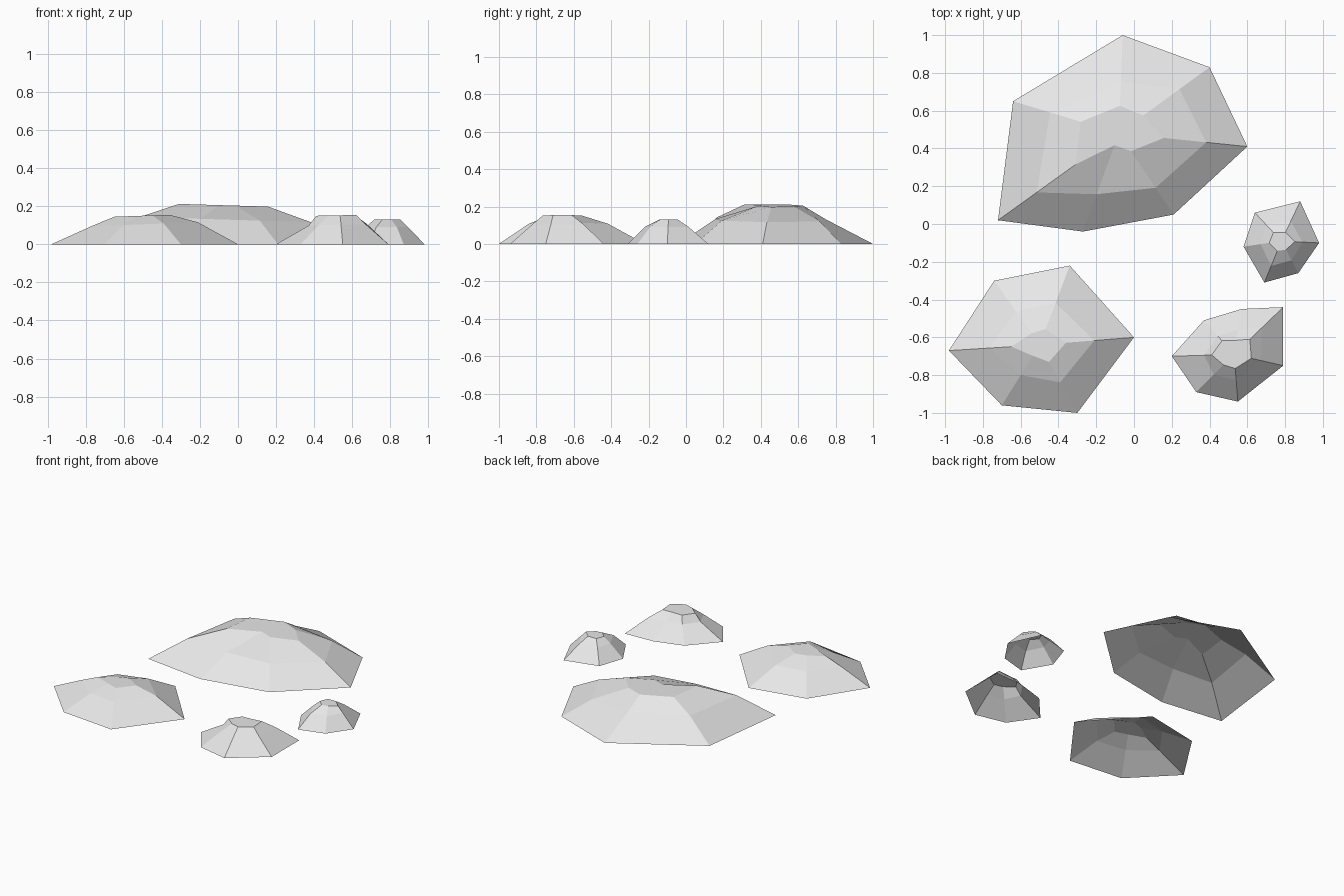
import bpy
import bmesh

default_cube = bpy.data.objects.get("Cube")
if default_cube:
    bpy.data.objects.remove(default_cube, do_unlink=True)

# One plain stone colour for every mound
stone = bpy.data.materials.new("stone_grey")
stone.use_nodes = True
stone_colour = (0.8, 0.8, 0.8, 1.0)
stone.diffuse_color = stone_colour
stone.node_tree.nodes["Principled BSDF"].inputs["Base Color"].default_value = stone_colour


def make_mound(name, crown, shoulder_height, crown_height, slope, spokes):
    """Low-poly open shell. Each spoke runs from the crown centre to the foot:
    (foot x, foot y, shoulder fraction, crown fraction). Slope tilts along x."""
    crown_x, crown_y = crown
    bm = bmesh.new()

    def add_ring(reaches, height, tilt):
        ring = []
        for (foot_x, foot_y, _, _), reach in zip(spokes, reaches):
            x = crown_x + (foot_x - crown_x) * reach
            y = crown_y + (foot_y - crown_y) * reach
            ring.append(bm.verts.new((x, y, height + tilt * (x - crown_x))))
        return ring

    foot = add_ring([1.0] * len(spokes), 0.0, 0.0)
    shoulder = add_ring([spoke[2] for spoke in spokes], shoulder_height, slope)
    rim = add_ring([spoke[3] for spoke in spokes], crown_height, slope)

    # Sloping bands, then the flat cap; the underside stays open
    for lower, upper in ((foot, shoulder), (shoulder, rim)):
        for i in range(len(spokes)):
            j = (i + 1) % len(spokes)
            bm.faces.new((lower[i], lower[j], upper[j], upper[i]))
    bm.faces.new(rim)
    bmesh.ops.recalc_face_normals(bm, faces=bm.faces)
    bm.normal_update()
    if max(bm.faces, key=lambda f: f.calc_center_median().z).normal.z < 0:
        bmesh.ops.reverse_faces(bm, faces=bm.faces)

    mesh = bpy.data.meshes.new(name)
    bm.to_mesh(mesh)
    bm.free()
    mesh.materials.append(stone)
    mound = bpy.data.objects.new(name, mesh)
    bpy.context.collection.objects.link(mound)
    return mound


# Broad mound at the back
make_mound("large_back_rock", (-0.08, 0.48), 0.13, 0.205, -0.03, [
    (-0.06, 1.0, 0.52, 0.28), (-0.64, 0.65, 0.65, 0.36),
    (-0.72, 0.02, 0.68, 0.36), (-0.27, -0.04, 0.62, 0.12),
    (0.21, 0.05, 0.67, 0.22), (0.6, 0.41, 0.68, 0.35),
    (0.4, 0.83, 0.67, 0.27)])

# Medium mound at the front, right-hand side of the model
make_mound("medium_front_rock", (-0.5, -0.64), 0.105, 0.15, 0.036, [
    (-0.34, -0.22, 0.53, 0.2), (-0.74, -0.3, 0.52, 0.18),
    (-0.98, -0.67, 0.56, 0.31), (-0.7, -0.96, 0.5, 0.18),
    (-0.3, -1.0, 0.55, 0.25), (0.0, -0.6, 0.58, 0.28)])

# Flat-topped small rock at the front left
make_mound("small_front_rock", (0.53, -0.69), 0.102, 0.152, 0.02, [
    (0.79, -0.44, 0.57, 0.32), (0.57, -0.45, 0.54, 0.31),
    (0.37, -0.51, 0.54, 0.4), (0.2, -0.7, 0.48, 0.36),
    (0.33, -0.89, 0.54, 0.28), (0.55, -0.94, 0.54, 0.3),
    (0.79, -0.75, 0.54, 0.35)])

# Smallest rock on the left side
make_mound("small_side_rock", (0.78, -0.09), 0.09, 0.13, 0.0, [
    (0.88, 0.12, 0.5, 0.22), (0.64, 0.06, 0.58, 0.3),
    (0.58, -0.12, 0.55, 0.32), (0.69, -0.31, 0.6, 0.24),
    (0.87, -0.26, 0.6, 0.27), (0.98, -0.1, 0.56, 0.36)])
